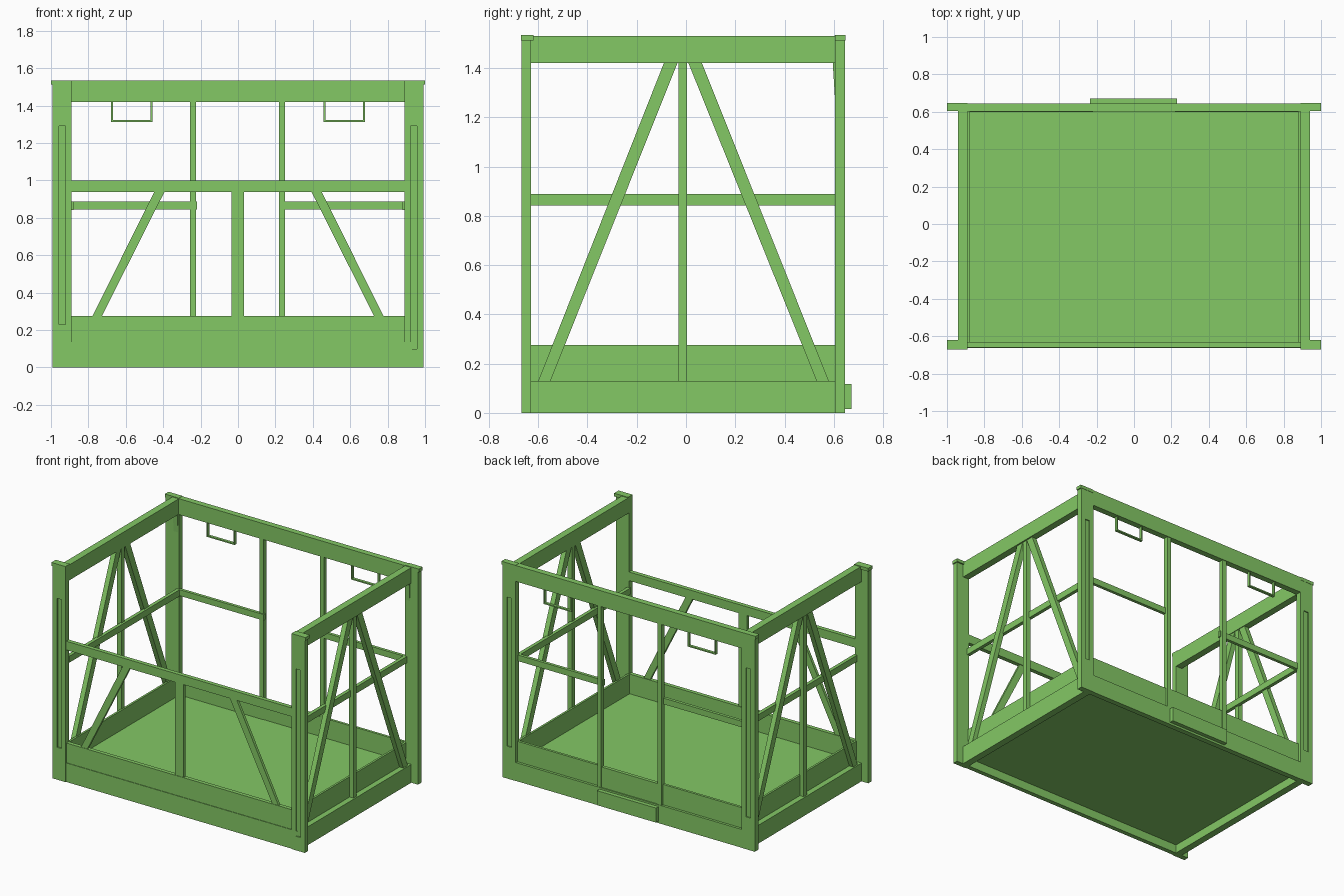
import bpy
from mathutils import Vector

if "Cube" in bpy.data.objects:
    bpy.data.objects.remove(bpy.data.objects["Cube"])

green = bpy.data.materials.new("green_paint")
green.diffuse_color = (0.23, 0.58, 0.13, 1)
green.use_nodes = True
green.node_tree.nodes["Principled BSDF"].inputs["Base Color"].default_value = green.diffuse_color

BOX_FACES = [(0, 1, 3, 2), (4, 6, 7, 5), (0, 4, 5, 1), (2, 3, 7, 6), (0, 2, 6, 4), (1, 5, 7, 3)]


def mesh_object(name, verts, faces):
    me = bpy.data.meshes.new(name)
    me.from_pydata(verts, [], faces)
    me.materials.append(green)
    ob = bpy.data.objects.new(name, me)
    bpy.context.collection.objects.link(ob)
    return ob


def box(name, x, y, z):
    x, y, z = sorted(x), sorted(y), sorted(z)
    return mesh_object(name, [(a, b, c) for a in x for b in y for c in z], BOX_FACES)


def brace(name, profile, depth, axis):
    """Extrude a quad profile (horizontal, z) through depth along x or y."""
    a = sum(profile[i][0] * profile[(i + 1) % 4][1] - profile[(i + 1) % 4][0] * profile[i][1] for i in range(4))
    if (a < 0) != (axis == 'y'):
        profile = profile[::-1]
    d0, d1 = sorted(depth)
    put = (lambda h, z, d: (d, h, z)) if axis == 'x' else (lambda h, z, d: (h, d, z))
    verts = [put(h, z, d) for d in (d0, d1) for h, z in profile]
    faces = [(3, 2, 1, 0), (4, 5, 6, 7)]
    faces += [(i, (i + 1) % 4, 4 + (i + 1) % 4, 4 + i) for i in range(4)]
    return mesh_object(name, verts, faces)


# Floor deck
box("floor", (-0.9, 0.9), (-0.64, 0.615), (0.06, 0.135))

for s in (-1, 1):
    tag = "right" if s > 0 else "left"

    # Corner posts: core plus outer skin framing a shallow long recess
    for e, core, skin, low in ((-1, (-0.658, -0.63), (-0.667, -0.658), 0.10 if s > 0 else 0.23),
                               (1, (0.605, 0.637), (0.637, 0.645), 0.23)):
        end = "back" if e > 0 else "front"
        n = f"{end}_{tag}_post"
        box(n, (s * 0.89, s * 0.993), core, (0, 1.515))
        box(n + "_inner_skin", (s * 0.89, s * 0.922), skin, (0, 1.515))
        box(n + "_outer_skin", (s * 0.958, s * 0.993), skin, (0, 1.515))
        box(n + "_lower_skin", (s * 0.922, s * 0.958), skin, (0, low))
        box(n + "_upper_skin", (s * 0.922, s * 0.958), skin, (1.29, 1.515))
        cap_y = (0.605, 0.647) if e > 0 else (-0.67, -0.62)
        box(n + "_cap", (s * 0.89, s), cap_y, (1.512, 1.535))

    # Side rails, sill and kick plate
    box(f"{tag}_top_rail", (s * 0.89, s * 0.94), (-0.64, 0.61), (1.42, 1.53))
    box(f"{tag}_sill", (s * 0.89, s * 0.94), (-0.64, 0.61), (0, 0.13))
    box(f"{tag}_kick_plate", (s * 0.885, s * 0.9), (-0.635, 0.61), (0.12, 0.275))
    box(f"{tag}_mid_rail", (s * 0.88, s * 0.905), (-0.635, 0.61), (0.842, 0.888))

    # Side bracing
    sx = (s * 0.895, s * 0.93)
    box(f"{tag}_side_upright", sx, (-0.03, 0.005), (0.13, 1.42))
    brace(f"{tag}_side_brace_front",
          [(-0.60, 0.13), (-0.55, 0.13), (-0.035, 1.42), (-0.09, 1.42)], sx, 'x')
    brace(f"{tag}_side_brace_back",
          [(0.53, 0.13), (0.58, 0.13), (0.065, 1.42), (0.01, 1.42)], sx, 'x')
    brace(f"{tag}_gusset", [(0.596, 1.42), (0.606, 1.42), (0.606, 1.29), (0.604, 1.29)], sx, 'x')

    # Front diagonal
    brace(f"front_{tag}_brace",
          [(s * 0.78, 0.27), (s * 0.73, 0.27), (s * 0.39, 0.945), (s * 0.445, 0.945)],
          (-0.655, -0.635), 'y')

    # Back uprights, mid rails and kick plates
    ux = (0.22, 0.25) if s > 0 else (-0.225, -0.257)
    box(f"back_{tag}_upright", ux, (0.607, 0.64), (0.12, 1.43))
    box(f"back_{tag}_mid_rail", (s * 0.218, s * 0.885), (0.6, 0.622), (0.845, 0.888))
    box(f"back_{tag}_kick_plate", (s * 0.24, s * 0.895), (0.607, 0.625), (0.12, 0.275))

    # Hanging loop under back rail
    c, w, t = s * 0.568, 0.11, 0.009
    ly = (0.615, 0.635)
    for k in (-1, 1):
        box(f"{tag}_loop_side", (c + k * w, c + k * (w - t)), ly, (1.313, 1.43))
    box(f"{tag}_loop_bar", (c - w, c + w), ly, (1.313, 1.322))

# Front panel
box("front_sill", (-0.93, 0.93), (-0.662, -0.63), (0, 0.135))
box("front_kick_plate", (-0.895, 0.895), (-0.658, -0.63), (0.13, 0.275))
box("front_rail", (-0.895, 0.895), (-0.66, -0.63), (0.938, 1.0))
box("front_upright", (-0.036, 0.031), (-0.655, -0.635), (0.27, 0.945))

# Back panel
box("back_sill", (-0.9, 0.9), (0.605, 0.643), (0, 0.13))
box("back_top_rail", (-0.9, 0.9), (0.602, 0.645), (1.42, 1.533))
box("gate_kick_plate", (-0.23, 0.23), (0.61, 0.635), (0.12, 0.275))
box("back_step", (-0.235, 0.23), (0.64, 0.672), (0.015, 0.118))
